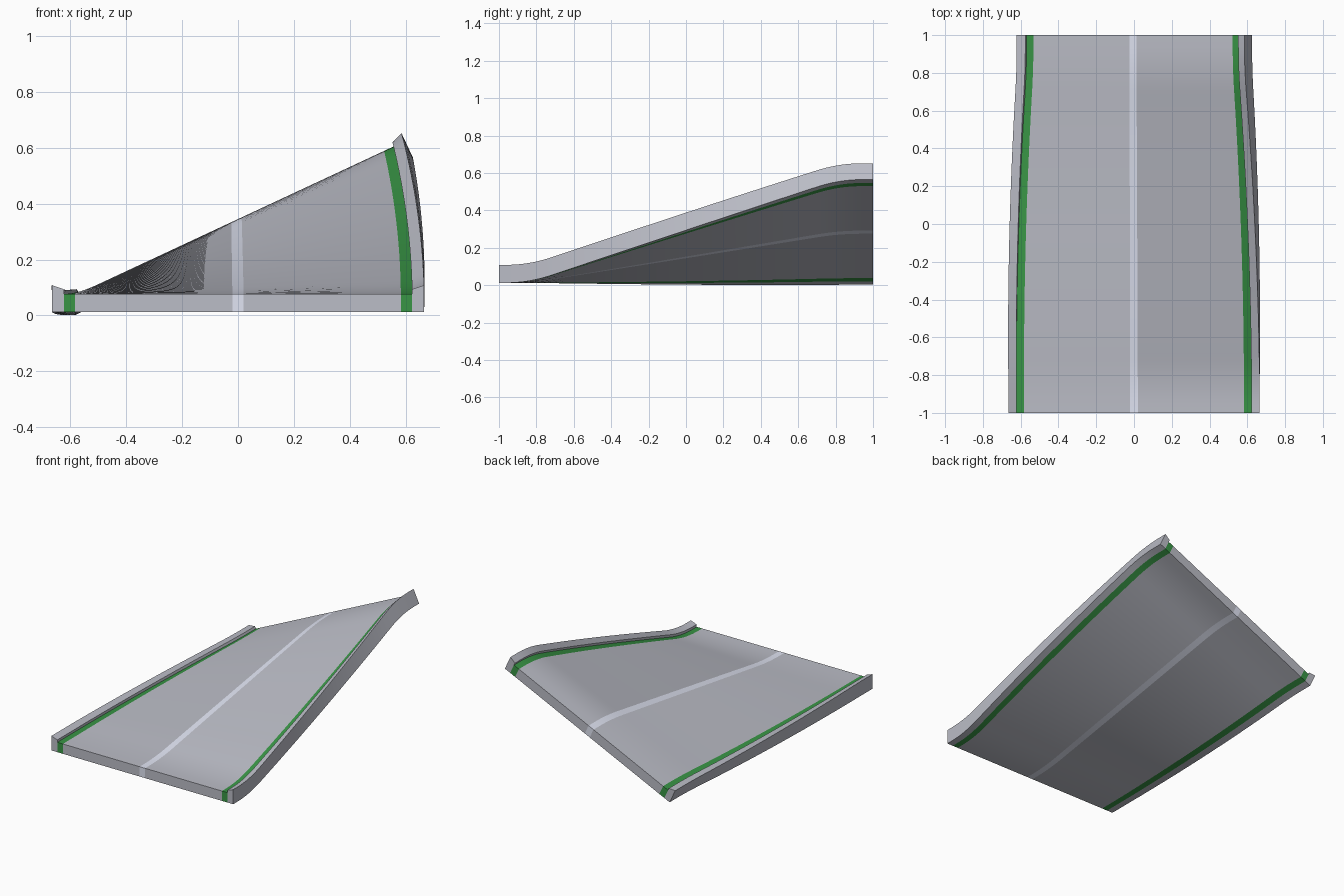
import bpy, bmesh
from math import radians, sin, cos

if "Cube" in bpy.data.objects:
    bpy.data.objects.remove(bpy.data.objects["Cube"])

ROWS = 64          # steps along the track
BANK = 25          # final banking angle in degrees
HALF = 0.665       # half width of the track
H = 0.065          # slab thickness
PIVOT = 0.053      # height of the roll axis above the underside
LIFT = 0.266       # rise of the roll axis
BASE = 0.0125      # underside height at the flat end


def soft(u, w=0.12):
    """Ramp that starts with a rounded corner."""
    return 0 if u < -w else u if u > w else (u + w) ** 2 / (4 * w)


def place(x, h, y):
    """Bend a cross-section point into the twisting bank."""
    t = (soft(y + 0.84) - soft(y - 0.82)) / 1.66
    a = radians(BANK * t)
    d = h - PIVOT
    return (x * cos(a) - d * sin(a), y,
            BASE + PIVOT + LIFT * t + x * sin(a) + d * cos(a))


def material(name, color):
    m = bpy.data.materials.new(name)
    m.diffuse_color = (*color, 1)
    m.use_nodes = True
    m.node_tree.nodes["Principled BSDF"].inputs["Base Color"].default_value = m.diffuse_color
    return m


def sweep(name, profile, hidden, mat=None):
    """Sweep a profile along y; hidden edges touch a neighbouring strip."""
    bm = bmesh.new()
    n = len(profile)
    rows = [[bm.verts.new(place(x, h, -1 + 2 * i / ROWS)) for x, h in profile]
            for i in range(ROWS + 1)]
    for a, b in zip(rows, rows[1:]):
        for k in range(n):
            if k not in hidden:
                j = (k + 1) % n
                bm.faces.new((a[j], a[k], b[k], b[j]))
    bm.faces.new(rows[0])
    bm.faces.new(rows[-1][::-1])
    me = bpy.data.meshes.new(name)
    bm.to_mesh(me)
    bm.free()
    ob = bpy.data.objects.new(name, me)
    bpy.context.collection.objects.link(ob)
    if mat:
        me.materials.append(mat)
    bpy.context.view_layer.objects.active = ob
    ob.select_set(True)
    bpy.ops.object.shade_smooth_by_angle(angle=radians(20))
    ob.select_set(False)


def slab(name, x0, x1, mat=None):
    sweep(name, [(x0, 0), (x1, 0), (x1, H), (x0, H)], {1, 3}, mat)


asphalt = material("asphalt", (0.50, 0.51, 0.57))
green = material("edge_green", (0.04, 0.30, 0.06))
white = material("line_white", (0.75, 0.78, 0.90))

# Road surface, centre line and green edge lines
slab("centre_line", -0.02, 0.02, white)
slab("road_left", -0.582, -0.02, asphalt)
slab("road_right", 0.02, 0.582, asphalt)
slab("edge_line_left", -0.622, -0.582, green)
slab("edge_line_right", 0.582, 0.622, green)

# Raised kerbs with sloping tops
kerb = [(0.622, 0), (HALF, 0), (HALF, 0.096), (0.622, 0.081), (0.622, H)]
sweep("kerb_right", kerb, {4}, asphalt)
sweep("kerb_left", [(-x, h) for x, h in reversed(kerb)], {4}, asphalt)
